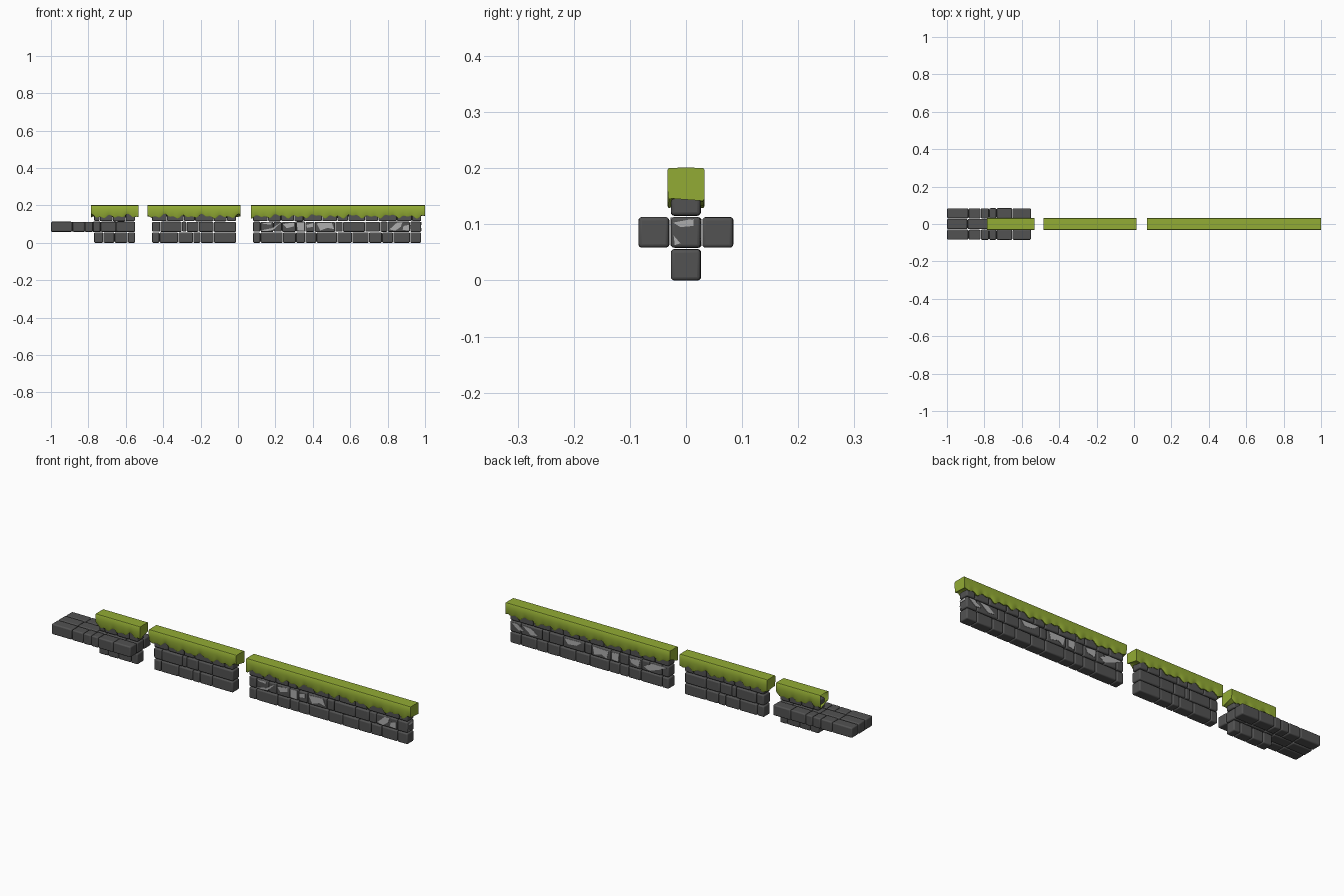
import bpy, bmesh, math, random
from mathutils import Matrix, Vector

if "Cube" in bpy.data.objects:
    bpy.data.objects.remove(bpy.data.objects["Cube"])

random.seed(4)


def material(name, color):
    m = bpy.data.materials.new(name)
    m.diffuse_color = (*color, 1)
    m.use_nodes = True
    m.node_tree.nodes["Principled BSDF"].inputs["Base Color"].default_value = m.diffuse_color
    return m


STONE = material("dark_stone", (0.085, 0.085, 0.085))
GRASS = material("moss_green", (0.29, 0.41, 0.035))
PLASTER = material("pale_plaster", (0.42, 0.42, 0.42))


def finish(bm, name, mat, angle=40):
    bmesh.ops.recalc_face_normals(bm, faces=bm.faces)
    mesh = bpy.data.meshes.new(name)
    bm.to_mesh(mesh)
    bm.free()
    ob = bpy.data.objects.new(name, mesh)
    bpy.context.collection.objects.link(ob)
    mesh.materials.append(mat)
    bpy.ops.object.select_all(action='DESELECT')
    ob.select_set(True)
    bpy.context.view_layer.objects.active = ob
    bpy.ops.object.shade_smooth_by_angle(angle=math.radians(angle))
    return ob


def course(bm, cuts, y0, y1, z0, z1):
    """A row of separate stones between successive x positions."""
    for a, b in zip(cuts, cuts[1:]):
        r = lambda: random.uniform(0, 0.0015)
        lo = Vector((a + 0.001, y0 + r(), z0 + r()))
        hi = Vector((b - 0.001, y1 - r(), z1 - r()))
        if z0 == 0:
            lo.z = 0
        size = hi - lo
        bmesh.ops.create_cube(bm, size=1, matrix=Matrix.Translation((lo + hi) / 2)
                              @ Matrix.Diagonal((*size, 1)))


def stones(name, rows):
    bm = bmesh.new()
    for row in rows:
        course(bm, *row)
    ob = finish(bm, name, STONE, 60)
    bev = ob.modifiers.new("worn_edges", 'BEVEL')
    bev.width = 0.006
    bev.segments = 3
    bev.limit_method = 'NONE'


def drip(x, phase):
    """Height of the hanging moss edge."""
    return (0.141 + 0.006 * math.sin(63 * x + phase) + 0.005 * math.sin(128 * x + 2 * phase)
            + 0.003 * math.sin(31 * x + 1.7 * phase))


def moss(name, x0, x1, open_start=False):
    bm = bmesh.new()
    n = round((x1 - x0) / 0.006)
    rings = []
    for i in range(n + 1):
        x = x0 + (x1 - x0) * i / n
        f, b = drip(x, 0.8), drip(x, 3.1)
        hf = 0.033 - 0.12 * max(0, f - 0.138)
        hb = 0.033 - 0.12 * max(0, b - 0.138)
        pts = [(-0.025, f + 0.001), (-hf + 0.002, f), (-hf, f + 0.004), (-0.033, 0.172),
               (-0.033, 0.197), (-0.0305, 0.2005), (0, 0.201), (0.0305, 0.2005),
               (0.033, 0.197), (0.033, 0.172), (hb, b + 0.004), (hb - 0.002, b),
               (0.025, b + 0.001)]
        rings.append([bm.verts.new((x, y, z)) for y, z in pts])
    m = len(rings[0])
    for p, q in zip(rings, rings[1:]):
        for j in range(m):
            k = (j + 1) % m
            bm.faces.new((p[j], q[j], q[k], p[k]))
    bm.faces.new(rings[-1])
    if not open_start:
        bm.faces.new(rings[0])
    finish(bm, name, GRASS)


D = 0.027
LOW, MID, TOP = (0, 0.056), (0.058, 0.113), (0.115, 0.168)

# Short wall with the wide slab running through it
stones("short_wall_stones", [
    ([-0.77, -0.72, -0.66, -0.59, -0.55], -D, D, *LOW),
    ([-0.77, -0.74, -0.67, -0.60, -0.55], -D, D, *TOP)])
stones("slab_stones", [
    ([-1, -0.885, -0.82, -0.775, -0.735, -0.65, -0.55], -0.085, -0.029, *MID),
    ([-1, -0.89, -0.78, -0.73, -0.62, -0.55], -0.028, 0.028, *MID),
    ([-1, -0.885, -0.82, -0.775, -0.735, -0.65, -0.55], 0.029, 0.085, *MID)])
moss("short_wall_moss", -0.785, -0.533, True)

# Middle wall
stones("middle_wall_stones", [
    ([-0.46, -0.42, -0.32, -0.24, -0.20, -0.13, -0.01], -D, D, *LOW),
    ([-0.46, -0.415, -0.30, -0.275, -0.21, -0.13, -0.01], -D, D, *MID),
    ([-0.46, -0.38, -0.29, -0.23, -0.13, -0.06, -0.01], -D, D, *TOP)])
moss("middle_wall_moss", -0.483, 0.013)

# Long wall
stones("long_wall_stones", [
    ([0.08, 0.12, 0.24, 0.31, 0.36, 0.42, 0.53, 0.61, 0.70, 0.77, 0.83, 0.92, 0.98], -D, D, *LOW),
    ([0.08, 0.12, 0.19, 0.235, 0.31, 0.36, 0.41, 0.52, 0.56, 0.68, 0.76, 0.80, 0.92, 0.98],
     -D, D, *MID),
    ([0.08, 0.16, 0.23, 0.30, 0.35, 0.45, 0.53, 0.59, 0.68, 0.75, 0.85, 0.93, 0.98], -D, D, *TOP)])
moss("long_wall_moss", 0.069, 1.0)

# Thin plaster remnants: outlines on the front, the back and the end
FRONT = [
    [(.125, .108), (.185, .112), (.175, .098), (.14, .100)],
    [(.12, .066), (.18, .078), (.23, .108), (.19, .070), (.15, .062)],
    [(.24, .100), (.30, .109), (.30, .088), (.26, .078)],
    [(.315, .109), (.355, .110), (.355, .063), (.318, .068)],
    [(.365, .095), (.40, .105), (.40, .085), (.37, .080)],
    [(.42, .104), (.50, .110), (.515, .072), (.48, .080), (.44, .066)],
    [(.81, .072), (.85, .108), (.88, .112), (.87, .085), (.84, .064)],
    [(.885, .090), (.915, .096), (.915, .066), (.88, .068)]]
BACK = [
    [(.97, .105), (.94, .108), (.90, .080), (.93, .075)],
    [(.91, .108), (.86, .104), (.82, .075), (.86, .070)],
    [(.67, .106), (.57, .108), (.60, .085), (.65, .080)],
    [(.51, .108), (.42, .104), (.43, .065), (.46, .078), (.50, .068)],
    [(.40, .105), (.36, .108), (.365, .066), (.40, .070)],
    [(.30, .100), (.24, .108), (.25, .070), (.29, .080)],
    [(.22, .082), (.17, .108), (.09, .108), (.13, .088), (.19, .066)]]
END = [
    [(-.023, .103), (.014, .110), (.013, .097), (-.010, .095)],
    [(-.022, .080), (-.010, .066), (-.020, .063)]]


def patches(name, outlines, place):
    bm = bmesh.new()
    for pts in outlines:
        near, far = ([bm.verts.new(place(u, v, o)) for u, v in pts] for o in (0.0008, -0.003))
        bm.faces.new(near)
        for i in range(len(pts)):
            j = (i + 1) % len(pts)
            bm.faces.new((near[i], far[i], far[j], near[j]))
    finish(bm, name, PLASTER)


patches("front_plaster", FRONT, lambda u, v, o: (u, -D - o, v))
patches("back_plaster", BACK, lambda u, v, o: (u, D + o, v))
patches("end_plaster", END, lambda u, v, o: (0.98 + o, u, v))
